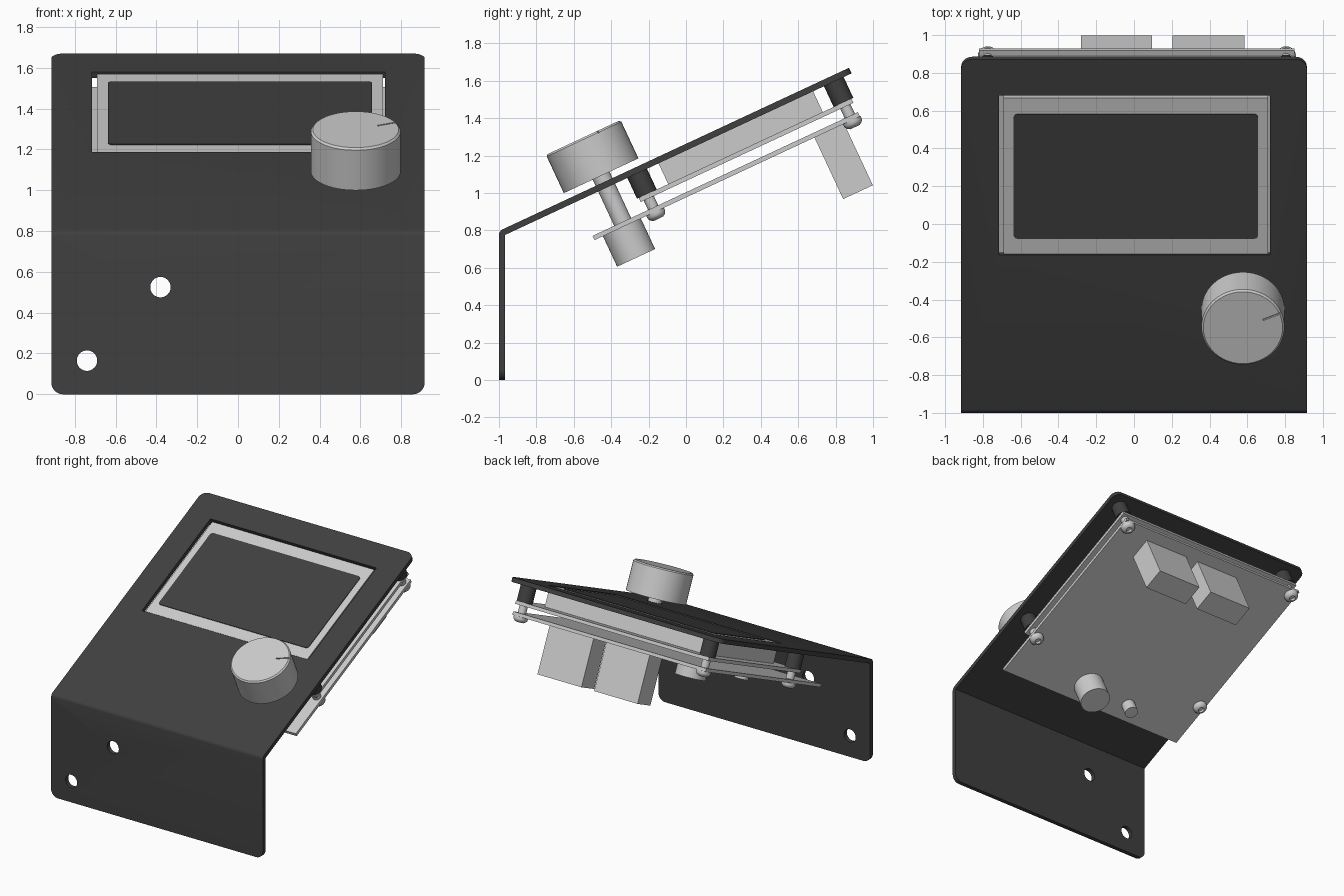
import bpy, bmesh
from math import radians, cos, sin, tan, pi
from mathutils import Matrix, Vector

if "Cube" in bpy.data.objects:
    bpy.data.objects.remove(bpy.data.objects["Cube"])

TILT = radians(25)
T = 0.033                      # sheet thickness
BEND_Z, SLOPE_LEN, HALF_W = 0.797, 2.065, 0.915
# Slope frame: x across, y up the slope, z outward from the panel face
SLOPE = Matrix.Translation((0, -1, BEND_Z)) @ Matrix.Rotation(TILT, 4, 'X')

dark = bpy.data.materials.new("dark_sheet")
dark.diffuse_color = (0.05, 0.05, 0.05, 1)
dark.use_nodes = True
dark.node_tree.nodes["Principled BSDF"].inputs["Base Color"].default_value = dark.diffuse_color


def finish(name, bm, matrix=SLOPE, mat=None):
    bmesh.ops.recalc_face_normals(bm, faces=bm.faces)
    me = bpy.data.meshes.new(name)
    bm.to_mesh(me)
    bm.free()
    ob = bpy.data.objects.new(name, me)
    bpy.context.collection.objects.link(ob)
    ob.matrix_world = matrix
    if mat:
        me.materials.append(mat)
    return ob


def smooth(ob):
    bpy.ops.object.select_all(action='DESELECT')
    ob.select_set(True)
    bpy.context.view_layer.objects.active = ob
    bpy.ops.object.shade_smooth_by_angle(angle=radians(30))


def box(name, x, u, n, mat=None, radius=0, matrix=SLOPE):
    bm = bmesh.new()
    bmesh.ops.create_cube(bm, size=1)
    for v in bm.verts:
        v.co = Vector([(a + b) / 2 + c * (b - a) for c, (a, b) in zip(v.co, (x, u, n))])
    if radius:
        edges = [e for e in bm.edges
                 if abs(e.verts[0].co.z - e.verts[1].co.z) > 1e-4]
        bmesh.ops.bevel(bm, geom=edges, offset=radius, segments=5, profile=0.5, affect='EDGES')
    return finish(name, bm, matrix, mat)


def turned(name, x, u, profile, mat=None, matrix=SLOPE):
    """Revolve (radius, height) points about the axis at x, u."""
    bm = bmesh.new()
    vs = [bm.verts.new((r, 0, n)) for r, n in profile]
    es = [bm.edges.new(p) for p in zip(vs, vs[1:])]
    bmesh.ops.spin(bm, geom=vs + es, cent=(0, 0, 0), axis=(0, 0, 1),
                   angle=2 * pi, steps=48, use_merge=True)
    bmesh.ops.remove_doubles(bm, verts=bm.verts, dist=1e-5)
    ob = finish(name, bm, matrix @ Matrix.Translation((x, u, 0)), mat)
    smooth(ob)
    return ob


def cylinder(name, x, u, n0, n1, r, mat=None, matrix=SLOPE):
    return turned(name, x, u, [(0, n0), (r, n0), (r, n1), (0, n1)], mat, matrix)


def cut(ob, cutters):
    bpy.context.view_layer.objects.active = ob
    for c in cutters:
        c.hide_render = True
        m = ob.modifiers.new("cut", 'BOOLEAN')
        m.operation, m.solver, m.object = 'DIFFERENCE', 'EXACT', c
        bpy.context.view_layer.update()
        bpy.ops.object.modifier_apply(modifier=m.name)
        bpy.data.objects.remove(c)


# Bent sheet: side profile extruded across x
end = SLOPE @ Vector((0, SLOPE_LEN, 0))
end_in = SLOPE @ Vector((0, SLOPE_LEN, -T))
inner_z = BEND_Z - T / cos(TILT) + T * tan(TILT)
profile = [(-1, 0), (-1, BEND_Z), (end.y, end.z), (end_in.y, end_in.z),
           (T - 1, inner_z), (T - 1, 0)]
bm = bmesh.new()
face = bm.faces.new([bm.verts.new((-HALF_W, y, z)) for y, z in profile])
new = bmesh.ops.extrude_face_region(bm, geom=[face])["geom"]
bmesh.ops.translate(bm, vec=(2 * HALF_W, 0, 0),
                    verts=[g for g in new if isinstance(g, bmesh.types.BMVert)])
corners, bend = [], []
for e in bm.edges:
    a, b = (v.co for v in e.verts)
    if abs(a.x - b.x) < 1e-4 and (max(a.z, b.z) < 0.01 or min(a.y, b.y) > 0.8):
        corners.append(e)
    elif abs(a.x - b.x) > 1 and a.y < -0.99 and a.z > 0.5:
        bend.append(e)
bmesh.ops.bevel(bm, geom=corners, offset=0.058, segments=8, profile=0.5, affect='EDGES')
bend = [e for e in bend if e.is_valid]
bmesh.ops.bevel(bm, geom=bend, offset=0.02, segments=5, profile=0.5, affect='EDGES')
panel = finish("bent_panel", bm, Matrix.Identity(4), dark)

# Screen window, shaft hole and two front holes
KX, KU = 0.577, 0.62
FRONT = Matrix.Rotation(pi / 2, 4, 'X')     # local y -> z, local z -> -y
cut(panel, [
    box("window_cutter", (-0.715, 0.72), (0.921, 1.854), (-0.1, 0.1)),
    cylinder("shaft_cutter", KX, KU, -0.1, 0.1, 0.06),
    cylinder("hole_cutter", -0.38, 0.525, 0.8, 1.2, 0.05, matrix=FRONT),
    cylinder("hole_cutter", -0.74, 0.165, 0.8, 1.2, 0.05, matrix=FRONT)])
smooth(panel)

# Display module and circuit boards
box("display_frame", (-0.69, 0.71), (0.926, 1.838), (-0.155, -0.005))
box("display_glass", (-0.637, 0.657), (1.017, 1.743), (-0.02, 0.0), dark, 0.02)
box("display_board", (-0.82, 0.85), (0.752, 2.007), (-0.18, -0.155))
box("main_board", (-0.82, 0.85), (0.442, 2.008), (-0.26, -0.235))

# Standoffs, spacers and button-head screws at the four corners
dome = [(0.052 * cos(a), -0.272 - 0.034 * sin(a))
        for a in (radians(d) for d in (0, 15, 30, 45, 58))]
head = [(0, -0.26), (0.052, -0.26)] + dome + [(0.022, -0.301), (0.022, -0.28), (0, -0.28)]
for x in (-0.775, 0.805):
    for u in (0.80, 1.96):
        cylinder("standoff", x, u, -0.155, -T, 0.058, dark)
        cylinder("spacer", x, u, -0.235, -0.18, 0.03)
        turned("screw_head", x, u, head)

# Control knob with pointer groove, and its shaft
knob = turned("knob", KX, KU, [(0, 0.037), (0.22, 0.037), (0.22, 0.253),
                               (0.21, 0.263), (0, 0.263)])
groove = SLOPE @ Matrix.Translation((KX, KU, 0)) @ Matrix.Rotation(radians(23), 4, 'Z')
cut(knob, [box("groove_cutter", (0.115, 0.25), (-0.004, 0.004), (0.25, 0.3), matrix=groove)])
smooth(knob)
cylinder("knob_shaft", KX, KU, -0.235, 0.037, 0.05)

# Parts under the main board
box("connector_left", (-0.28, 0.095), (1.74, 1.915), (-0.623, -0.26))
box("connector_right", (0.205, 0.585), (1.74, 1.915), (-0.623, -0.26))
cylinder("buzzer", 0.15, 0.604, -0.44, -0.26, 0.112)
cylinder("button", -0.25, 0.58, -0.35, -0.26, 0.05)
